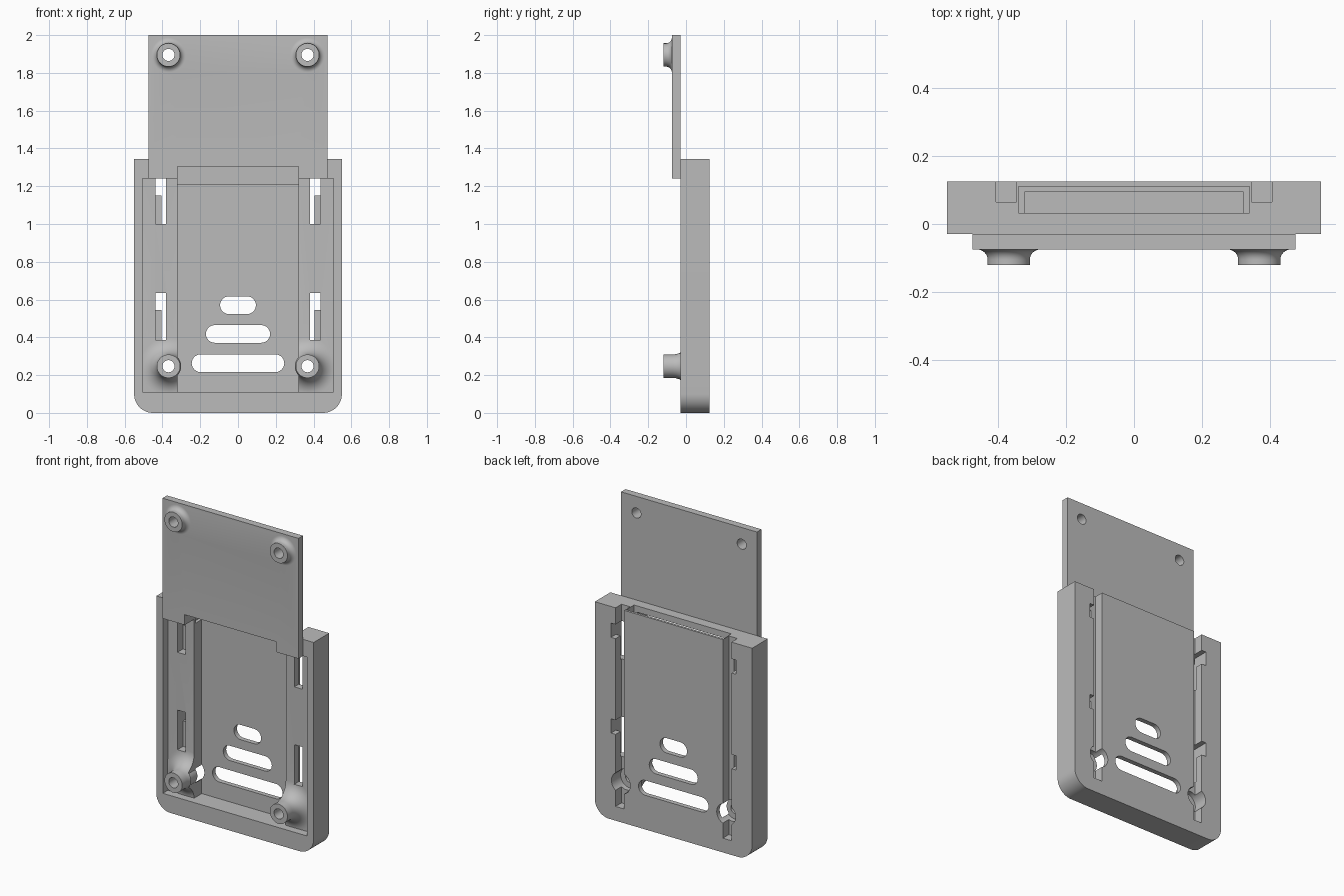
import bpy, bmesh, math
from mathutils import Matrix

cube = bpy.data.objects.get("Cube")
if cube:
    bpy.data.objects.remove(cube, do_unlink=True)

grey = bpy.data.materials.new("plain grey")
grey.use_nodes = True
COLOUR = (0.5, 0.5, 0.5, 1)
grey.diffuse_color = COLOUR
grey.node_tree.nodes["Principled BSDF"].inputs["Base Color"].default_value = COLOUR


def add(name, bm):
    bmesh.ops.recalc_face_normals(bm, faces=bm.faces)
    mesh = bpy.data.meshes.new(name)
    bm.to_mesh(mesh)
    bm.free()
    mesh.materials.append(grey)
    ob = bpy.data.objects.new(name, mesh)
    bpy.context.collection.objects.link(ob)
    return ob


def extrude(name, outline, y0, y1):
    """Extrude an (x, z) outline along y."""
    bm = bmesh.new()
    face = bm.faces.new([bm.verts.new((x, y0, z)) for x, z in outline])
    new = bmesh.ops.extrude_face_region(bm, geom=[face])["geom"]
    verts = [v for v in new if isinstance(v, bmesh.types.BMVert)]
    bmesh.ops.translate(bm, verts=verts, vec=(0, y1 - y0, 0))
    return add(name, bm)


def box(name, x0, x1, y0, y1, z0, z1):
    return extrude(name, [(x0, z0), (x1, z0), (x1, z1), (x0, z1)], y0, y1)


def arc(cx, cz, r, start, end, steps=12):
    angles = [math.radians(start + (end - start) * i / steps) for i in range(steps + 1)]
    return [(cx + r * math.cos(a), cz + r * math.sin(a)) for a in angles]


def lathe(name, x, z, profile, sides=48):
    """Spin an (r, y) profile about a y-directed axis through x, z."""
    bm = bmesh.new()
    rings = [[bm.verts.new((x + r * math.cos(math.tau * i / sides), y,
                            z + r * math.sin(math.tau * i / sides)))
              for i in range(sides)] for r, y in profile]
    for a, b in zip(rings, rings[1:]):
        for i in range(sides):
            j = (i + 1) % sides
            bm.faces.new((a[i], a[j], b[j], b[i]))
    bm.faces.new(rings[0])
    bm.faces.new(rings[-1])
    return add(name, bm)


def combine(target, tools, operation="DIFFERENCE"):
    """Apply booleans and discard the tools."""
    for tool in tools:
        mod = target.modifiers.new("cut", "BOOLEAN")
        mod.object, mod.operation, mod.solver = tool, operation, "EXACT"
        graph = bpy.context.evaluated_depsgraph_get()
        mesh = bpy.data.meshes.new_from_object(target.evaluated_get(graph))
        target.modifiers.clear()
        target.data = mesh
        bpy.data.objects.remove(tool, do_unlink=True)


def post(name, x, z, base, flare, tip=-0.12, r=0.062):
    """Standoff with a concave fillet running into its base plane."""
    height = min(flare, base - tip - 0.015)
    curve = [(r + flare * (1 - math.sin(a)), base - height * (1 - math.cos(a)))
             for a in [math.pi / 2 * i / 8 for i in range(8, -1, -1)]]
    return lathe(name, x, z, [(r, tip)] + curve + [(r + flare, base + 0.01)])


FRONT, BACK, LEDGE = -0.03, 0.125, 0.02
SIDES = (-1, 1)
POST_X, LOW_Z, HIGH_Z = 0.368, 0.247, 1.895

# Rounded tray with a shallow front recess
outline = arc(-0.45, 0.1, 0.1, 180, 270) + arc(0.45, 0.1, 0.1, 270, 360)
outline += [(0.55, 1.345), (-0.55, 1.345)]
tray = extrude("tray", outline, FRONT, BACK)
combine(tray, [box("recess", -0.505, 0.505, -0.1, LEDGE, 0.11, 1.24)])

# Filleted lower standoffs, trimmed by the deep central pocket
combine(tray, [post("lower_post", s * POST_X, LOW_Z, LEDGE, 0.09) for s in SIDES], "UNION")
combine(tray, [
    box("pocket", -0.32, 0.32, FRONT - 0.01, 0.095, 0.11, 1.305),
    box("top_opening", -0.34, 0.34, 0.033, 0.11, 1.21, 1.4)])
combine(tray, [lathe("lower_sleeve", s * POST_X, LOW_Z, [(0.0615, -0.119), (0.0615, LEDGE + 0.012)])
               for s in SIDES], "UNION")

# Rear channels, hook openings and screw holes on both sides
for s in SIDES:
    cuts = [box("channel", s * 0.345, s * 0.405, 0.065, 0.2, 0.09, 1.4)]
    for low, high in ((1.0, 1.24), (0.385, 0.635)):
        cuts.append(box("hook_slot", s * 0.38, s * 0.437, -0.01, 0.075, low, high))
        cuts.append(box("hook_entry", s * 0.39, s * 0.437, 0.05, 0.2, high - 0.09, high))
    cuts.append(lathe("counterbore", s * POST_X, LOW_Z, [(0.066, 0.033), (0.066, 0.2)]))
    cuts.append(lathe("screw_hole", s * POST_X, LOW_Z, [(0.032, -0.2), (0.032, 0.2)]))
    combine(tray, cuts)

# Three rounded vents
for half, z in ((0.095, 0.57), (0.17, 0.418), (0.245, 0.263)):
    r = 0.047
    shape = arc(half - r, z, r, -90, 90) + arc(r - half, z, r, 90, 270)
    combine(tray, [extrude("vent", shape, 0.05, 0.2)])

# Upper mounting plate with a notched lower edge
plate_outline = [(-0.475, 1.24), (-0.32, 1.24), (-0.32, 1.305), (0.32, 1.305),
                 (0.32, 1.24), (0.475, 1.24), (0.475, 2), (-0.475, 2)]
plate = extrude("mounting_plate", plate_outline, -0.075, FRONT)
for s in SIDES:
    combine(plate, [post("upper_post", s * POST_X, HIGH_Z, -0.075, 0.03)], "UNION")
    combine(plate, [lathe("screw_hole", s * POST_X, HIGH_Z, [(0.032, -0.2), (0.032, 0.1)])])

# Smooth the round surfaces while keeping edges crisp
bpy.ops.object.select_all(action="DESELECT")
for ob in (tray, plate):
    ob.select_set(True)
    bpy.context.view_layer.objects.active = ob
bpy.ops.object.shade_smooth_by_angle(angle=math.radians(30))
